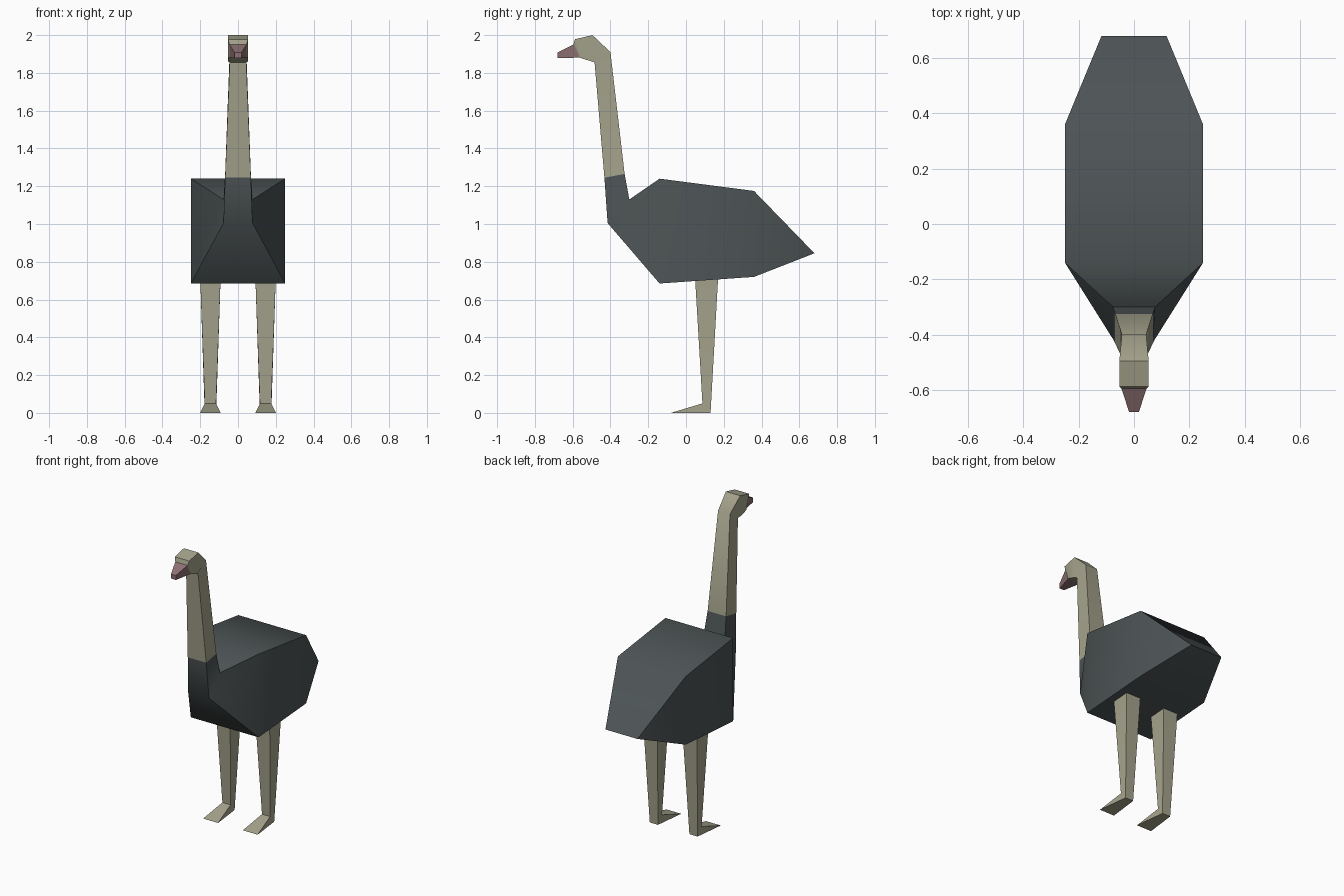
import bpy, bmesh, math

if "Cube" in bpy.data.objects:
    bpy.data.objects.remove(bpy.data.objects["Cube"])


def material(name, rgb):
    m = bpy.data.materials.new(name)
    m.diffuse_color = (*rgb, 1)
    m.use_nodes = True
    m.node_tree.nodes["Principled BSDF"].inputs["Base Color"].default_value = m.diffuse_color
    return m


FEATHER = material("dark grey feathers", (0.074, 0.088, 0.091))
SKIN = material("pale skin", (0.376, 0.366, 0.262))
BEAK = material("dusky pink beak", (0.27, 0.165, 0.17))


def loft(name, sections, mat, cx=0, cap_start=False, cap_end=False):
    """Box-section loft; section = (upper (y, z), lower (y, z), half width)."""
    bm = bmesh.new()
    rings = []
    for (y1, z1), (y2, z2), w in sections:
        rings.append([bm.verts.new(p) for p in (
            (cx - w, y1, z1), (cx + w, y1, z1), (cx + w, y2, z2), (cx - w, y2, z2))])
    for a, b in zip(rings, rings[1:]):
        for i in range(4):
            j = (i + 1) % 4
            bm.faces.new((a[i], a[j], b[j], b[i]))
    if cap_start:
        bm.faces.new(rings[0])
    if cap_end:
        bm.faces.new(rings[-1])
    bmesh.ops.remove_doubles(bm, verts=bm.verts, dist=0.0005)
    bmesh.ops.recalc_face_normals(bm, faces=bm.faces)
    me = bpy.data.meshes.new(name)
    bm.to_mesh(me)
    bm.free()
    me.materials.append(mat)
    ob = bpy.data.objects.new(name, me)
    bpy.context.collection.objects.link(ob)
    bpy.ops.object.select_all(action='DESELECT')
    ob.select_set(True)
    bpy.context.view_layer.objects.active = ob
    bpy.ops.object.shade_smooth_by_angle(angle=math.radians(50))
    return ob


# feathered body, from the flat tail edge to the collar on the neck
collar = ((-0.325, 1.265), (-0.432, 1.245), 0.068)
loft("body", [
    ((0.68, 0.845), (0.68, 0.845), 0.118),
    ((0.36, 1.175), (0.36, 0.72), 0.25),
    ((-0.14, 1.24), (-0.14, 0.685), 0.25),
    ((-0.30, 1.13), (-0.415, 1.005), 0.077),
    collar], FEATHER)

# bare neck and head
beak_base = ((-0.596, 1.95), (-0.563, 1.881), 0.045)
loft("neck_and_head", [
    collar,
    ((-0.40, 1.91), (-0.484, 1.855), 0.044),
    ((-0.495, 2.0), (-0.505, 1.862), 0.053),
    ((-0.588, 1.978), (-0.56, 1.88), 0.053),
    beak_base], SKIN)

# beak
loft("beak", [beak_base, ((-0.68, 1.908), (-0.68, 1.878), 0.018)], BEAK, cap_end=True)

# legs, each bending into a wedge foot with a wide toe edge
for side, x in (("left", 0.146), ("right", -0.146)):
    loft(side + "_leg", [
        ((0.17, 0.715), (0.048, 0.715), 0.054),
        ((0.13, 0.0), (0.087, 0.05), 0.03),
        ((-0.08, 0.0), (-0.08, 0.0), 0.055)], SKIN, cx=x, cap_start=True)
